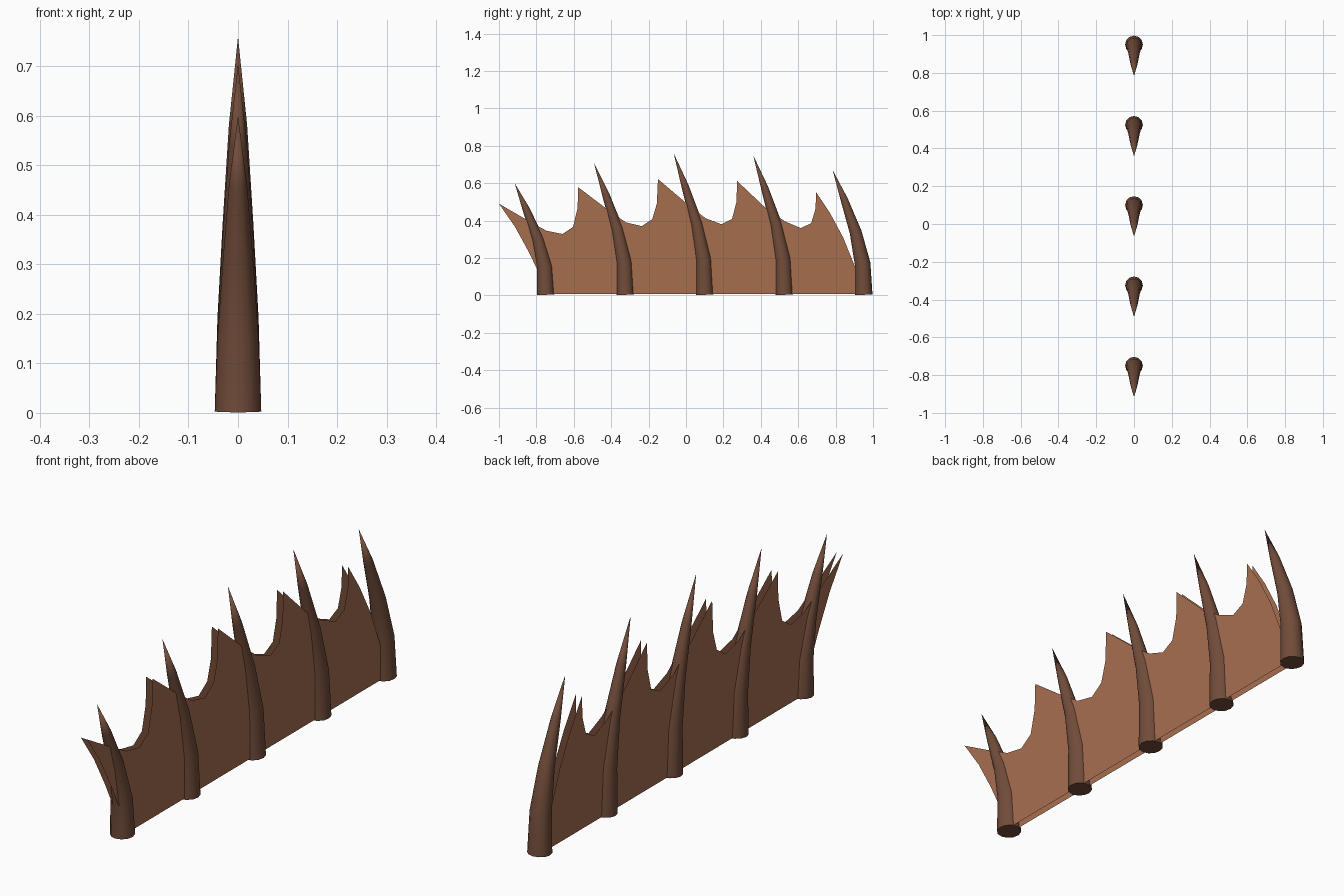
import bpy, math

if "Cube" in bpy.data.objects:
    bpy.data.objects.remove(bpy.data.objects["Cube"])


def material(name, color):
    m = bpy.data.materials.new(name)
    m.diffuse_color = (*color, 1)
    m.use_nodes = True
    m.node_tree.nodes["Principled BSDF"].inputs["Base Color"].default_value = m.diffuse_color
    return m


horn = material("dark brown horn", (0.165, 0.072, 0.042))
skin = material("tan skin", (0.38, 0.158, 0.078))


def build(name, verts, faces, mat):
    me = bpy.data.meshes.new(name)
    me.from_pydata(verts, [], faces)
    me.materials.append(mat)
    ob = bpy.data.objects.new(name, me)
    bpy.context.collection.objects.link(ob)
    return ob


# Spines: tapered 12-sided horns leaning forward; (height fraction, lean, radius)
RINGS = [(0.0, 0.0, 0.047), (0.25, -0.006, 0.0415), (0.5, -0.043, 0.031), (0.76, -0.104, 0.0185)]
TIP_LEAN = -0.166
N = 12


def spine(name, y, height):
    verts, faces = [], []
    for f, lean, r in RINGS:
        tilt = 0.04 + 0.42 * f                      # rings follow the bend
        for i in range(N):
            a = 2 * math.pi * i / N
            dy = r * math.sin(a)
            verts.append((r * math.cos(a), y + lean + dy, 0.003 + f * height + dy * tilt))
    verts.append((0, y + TIP_LEAN, height))
    for k in range(len(RINGS) - 1):
        for i in range(N):
            j = (i + 1) % N
            faces.append((k * N + i, k * N + j, (k + 1) * N + j, (k + 1) * N + i))
    top = (len(RINGS) - 1) * N
    faces += [(top + i, top + (i + 1) % N, len(verts) - 1) for i in range(N)]
    faces.append(tuple(reversed(range(N))))
    ob = build(name, verts, faces, horn)
    bpy.context.view_layer.objects.active = ob
    ob.select_set(True)
    bpy.ops.object.shade_smooth_by_angle(angle=math.radians(45))
    ob.select_set(False)


BASES = [-0.75, -0.325, 0.10, 0.525, 0.95]
for n, (y, h) in enumerate(zip(BASES, [0.60, 0.705, 0.76, 0.75, 0.67])):
    spine(f"spine_{n + 1}", y, h)

# Webbing: two upright open sheets with a ragged top, scalloped between points
TIPS = [(-1.0, 0.49), (-0.576, 0.578), (-0.15, 0.622), (0.273, 0.612), (0.695, 0.553)]
STEPS = [0.155, 0.255, 0.34, 0.396, 0.42]
SCALLOPS = [(0.40, 0.345, 0.328, 0.366, 0.465),
            (0.46, 0.39, 0.37, 0.408, 0.49),
            (0.49, 0.412, 0.38, 0.408, 0.50),
            (0.465, 0.396, 0.36, 0.385, 0.465)]
EDGE = [(0.085, 0.75), (0.155, 0.49), (0.215, 0.24)]   # curved end edges

outline = []
for k, (y, z) in enumerate(TIPS):
    outline.append((y, z))
    if k < 4:
        outline += [(y + s, v) for s, v in zip(STEPS, SCALLOPS[k])]
outline += [(0.77, 0.44), (0.84, 0.31), (0.905, 0.15), (0.94, 0.006), (-0.76, 0.006)]
outline += [(-1 + dy, f * 0.49) for dy, f in reversed(EDGE)]

for name, x in (("web_left", -0.014), ("web_right", 0.014)):
    order = list(range(len(outline)))
    if x > 0:
        order.reverse()
    build(name, [(x, y, z) for y, z in outline], [order], skin)
